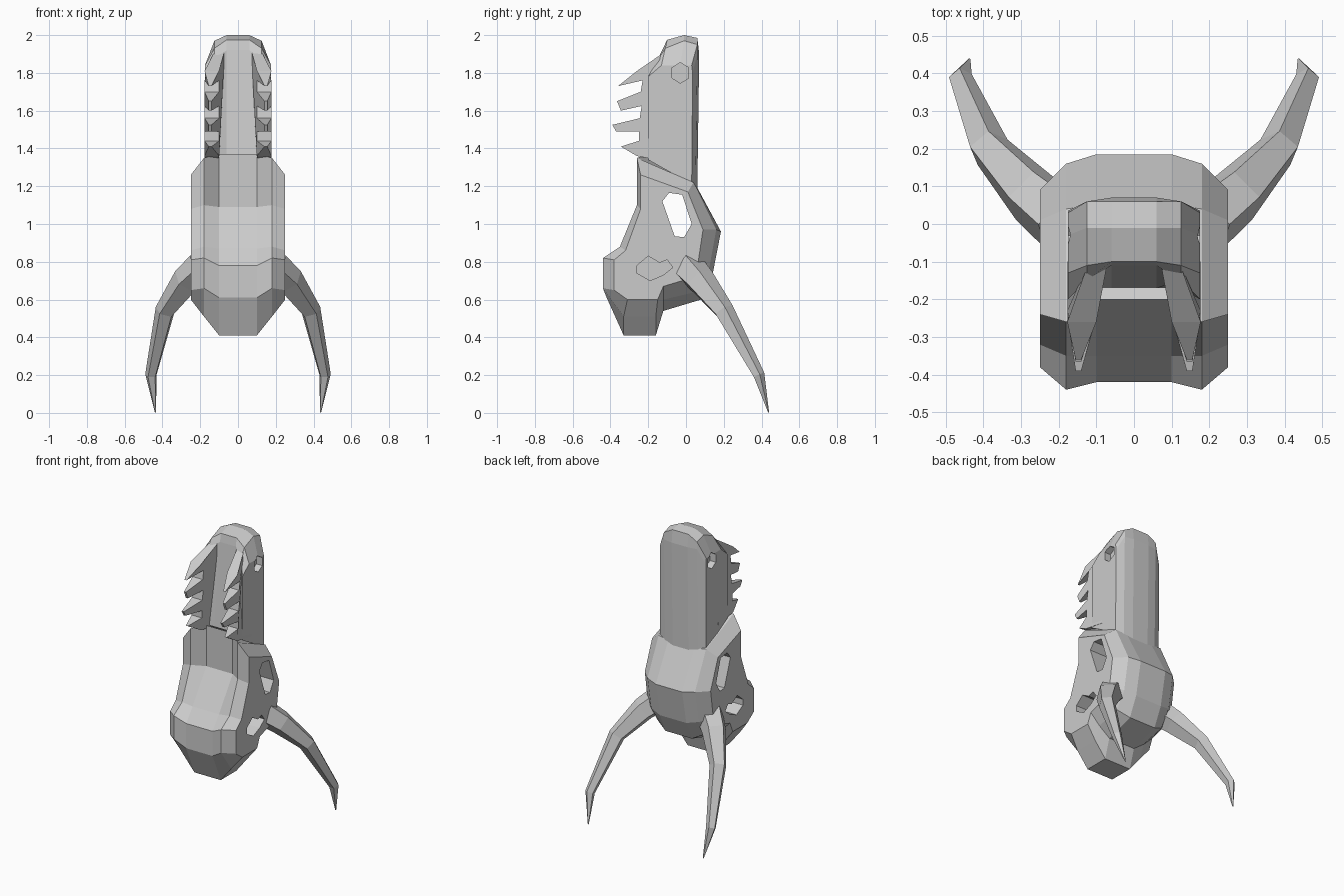
import bpy, bmesh, math
from mathutils import Vector

if "Cube" in bpy.data.objects:
    bpy.data.objects.remove(bpy.data.objects["Cube"])

bone = bpy.data.materials.new("bone_grey")
bone.diffuse_color = (0.6, 0.6, 0.6, 1)
bone.use_nodes = True
bone.node_tree.nodes["Principled BSDF"].inputs["Base Color"].default_value = bone.diffuse_color


def make(name, bm):
    bmesh.ops.recalc_face_normals(bm, faces=bm.faces)
    me = bpy.data.meshes.new(name)
    bm.to_mesh(me)
    bm.free()
    me.materials.append(bone)
    ob = bpy.data.objects.new(name, me)
    bpy.context.collection.objects.link(ob)
    return ob


def loft(bm, rings):
    """Skin rings of equal length and cap both ends."""
    vs = [[bm.verts.new(p) for p in r] for r in rings]
    n = len(vs[0])
    for a, b in zip(vs, vs[1:]):
        for i in range(n):
            j = (i + 1) % n
            bm.faces.new((a[i], a[j], b[j], b[i]))
    bm.faces.new(vs[0])
    bm.faces.new(vs[-1])


def slab(name, xs, rows):
    """Symmetric body: each row gives (y, z) at centre, middle and side slice."""
    order = [(-xs[2], 2), (-xs[1], 1), (-xs[0], 0), (xs[0], 0), (xs[1], 1), (xs[2], 2)]
    bm = bmesh.new()
    loft(bm, [[(x, *row[k]) for row in rows] for x, k in order])
    return make(name, bm)


def cut(target, name, pts, spans):
    """Cut a side-view outline through the given x ranges."""
    bm = bmesh.new()
    for x0, x1 in spans:
        loft(bm, [[(x, y, z) for y, z in pts] for x in (x0, x1)])
    c = make(name, bm)
    c.hide_render = True
    c.hide_viewport = True
    c.display_type = 'WIRE'
    m = target.modifiers.new(name, 'BOOLEAN')
    m.operation = 'DIFFERENCE'
    m.solver = 'EXACT'
    m.object = c


# cranium, chamfered towards its flat sides
cranium = slab("cranium", (0.10, 0.18, 0.25), [
    ((-0.20, 1.37), (-0.26, 1.35), (-0.24, 1.26)),
    ((-0.20, 1.09), (-0.26, 1.10), (-0.24, 1.08)),
    ((-0.35, 0.87), (-0.35, 0.88), (-0.32, 0.86)),
    ((-0.42, 0.78), (-0.44, 0.82), (-0.38, 0.81)),
    ((-0.42, 0.61), (-0.44, 0.66), (-0.38, 0.65)),
    ((-0.33, 0.41), (-0.33, 0.51), (-0.31, 0.60)),
    ((-0.16, 0.41), (-0.16, 0.51), (-0.15, 0.60)),
    ((-0.12, 0.54), (-0.12, 0.60), (-0.12, 0.67)),
    ((0.08, 0.60), (0.05, 0.64), (-0.02, 0.70)),
    ((0.14, 0.73), (0.12, 0.75), (0.06, 0.77)),
    ((0.185, 0.96), (0.16, 0.97), (0.09, 0.97)),
    ((0.05, 1.21), (0.04, 1.22), (0.01, 1.17)),
])
cut(cranium, "temple_hole_cutter", [(-0.125, 1.12), (-0.09, 1.165), (-0.02, 1.155),
    (0.03, 1.0), (-0.01, 0.93), (-0.06, 0.935)], [(-0.4, 0.4)])
cut(cranium, "eye_socket_cutter", [(-0.26, 0.78), (-0.20, 0.83), (-0.14, 0.795), (-0.10, 0.81),
    (-0.07, 0.77), (-0.12, 0.73), (-0.19, 0.70), (-0.26, 0.74)],
    [(-0.4, -0.15), (0.15, 0.4)])

# snout with rounded tip
snout = slab("snout", (0.06, 0.125, 0.175), [
    ((-0.17, 1.36), (-0.17, 1.36), (-0.20, 1.34)),
    ((-0.11, 1.92), (-0.15, 1.87), (-0.20, 1.78)),
    ((-0.10, 1.975), (-0.11, 1.93), (-0.13, 1.84)),
    ((-0.01, 2.00), (-0.01, 1.97), (-0.03, 1.84)),
    ((0.06, 1.985), (0.06, 1.95), (0.03, 1.84)),
    ((0.07, 1.90), (0.06, 1.90), (0.035, 1.80)),
    ((0.06, 1.19), (0.05, 1.20), (0.03, 1.21)),
])
hexagon = [(-0.03 + 0.05 * math.sin(math.pi * k / 3), 1.80 + 0.055 * math.cos(math.pi * k / 3))
           for k in range(6)]
cut(snout, "nostril_cutter", hexagon, [(-0.3, -0.13), (0.13, 0.3)])

# toothed jaw edges: zigzag plates, thinner at the tooth tips
edge = [(-0.10, 1.92), (-0.26, 1.81), (-0.36, 1.73), (-0.23, 1.76), (-0.24, 1.70),
        (-0.365, 1.65), (-0.345, 1.60), (-0.235, 1.625), (-0.245, 1.56),
        (-0.39, 1.525), (-0.37, 1.49), (-0.25, 1.49), (-0.25, 1.44),
        (-0.345, 1.41), (-0.26, 1.36), (-0.10, 1.33)]
bm = bmesh.new()
for s in (-1, 1):
    inner = [(s * (0.14 if y < -0.3 else 0.10), y, z) for y, z in edge]
    outer = [(s * (0.155 if y < -0.3 or y > -0.11 and z > 1.9 else 0.177), y, z) for y, z in edge]
    inner[0] = (s * 0.07, *edge[0])
    outer[0] = (s * 0.12, *edge[0])
    loft(bm, [inner, outer])
make("toothed_jaw_edges", bm)

# horns: five-sided tapering sweeps
path = [((0.19, 0.01, 0.77), 0.09), ((0.27, 0.075, 0.70), 0.08), ((0.385, 0.20, 0.54), 0.055),
        ((0.46, 0.385, 0.20), 0.032), ((0.437, 0.437, 0.003), 0.003)]
pts = [Vector(p) for p, r in path]
bm = bmesh.new()
for s in (-1, 1):
    rings = []
    for i, (p, r) in enumerate(path):
        t = (pts[min(i + 1, len(pts) - 1)] - pts[max(i - 1, 0)]).normalized()
        u = t.cross(Vector((1, -1, 0))).normalized()
        v = t.cross(u)
        ring = [pts[i] + r * (math.cos(a) * u + math.sin(a) * v)
                for a in (math.tau * k / 5 for k in range(5))]
        rings.append([(s * q.x, q.y, q.z) for q in ring])
    loft(bm, rings)
make("horns", bm)
